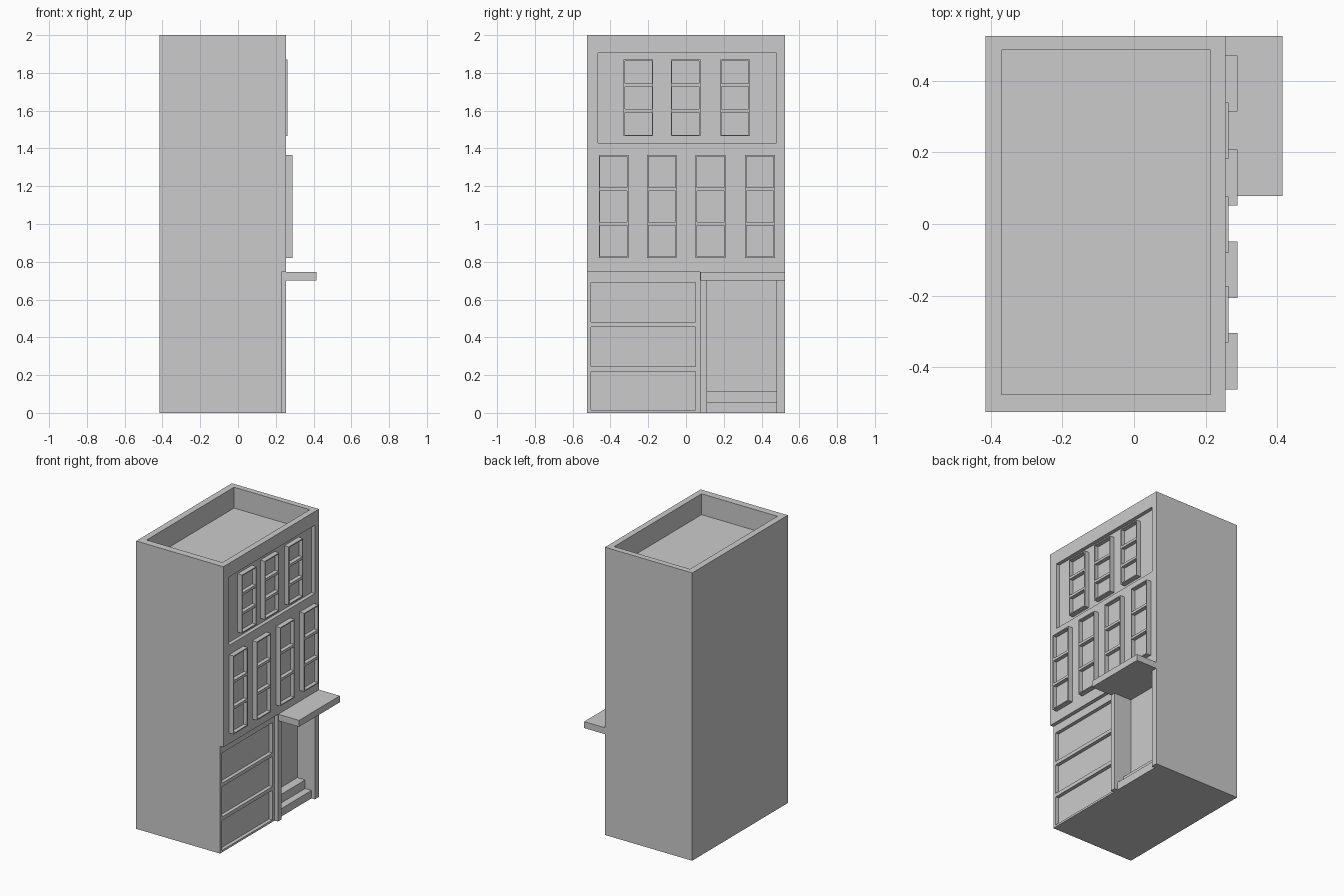
import bpy, bmesh
from mathutils import Matrix, Vector

if "Cube" in bpy.data.objects:
    bpy.data.objects.remove(bpy.data.objects["Cube"])


def box_mesh(name, boxes):
    """One object holding boxes given as ((x0, x1), (y0, y1), (z0, z1))."""
    bm = bmesh.new()
    for spans in boxes:
        centre = Vector([(a + b) / 2 for a, b in spans])
        size = [b - a for a, b in spans]
        bmesh.ops.create_cube(bm, size=1, matrix=Matrix.Translation(centre) @ Matrix.Diagonal((*size, 1)))
    mesh = bpy.data.meshes.new(name)
    bm.to_mesh(mesh)
    bm.free()
    obj = bpy.data.objects.new(name, mesh)
    bpy.context.collection.objects.link(obj)
    return obj


def carve(obj, boxes):
    """Cut separate boxes out of an object."""
    cutter = box_mesh("cutter", boxes)
    cutter.hide_render = True
    mod = obj.modifiers.new("carve", 'BOOLEAN')
    mod.operation = 'DIFFERENCE'
    mod.solver = 'EXACT'
    mod.object = cutter
    bpy.context.view_layer.objects.active = obj
    bpy.ops.object.modifier_apply(modifier=mod.name)
    bpy.data.objects.remove(cutter)


FRONT, RECESS = 0.255, 0.229

# building shell with roof well, set-back ground floor, upper panel and door alcove
shell = box_mesh("building", [((-0.415, FRONT), (-0.525, 0.525), (0, 2))])
carve(shell, [
    ((-0.37, 0.213), (-0.475, 0.485), (1.855, 2.1)),
    ((RECESS, 0.4), (-0.6, 0.075), (-0.1, 0.745)),
    ((0.12, 0.4), (0.112, 0.48), (-0.1, 0.70)),
])
carve(shell, [((RECESS, 0.4), (-0.465, 0.48), (1.43, 1.905))])

# three long sunken panels beside the door
carve(shell, [((RECESS - 0.025, 0.3), (-0.503, 0.05), z)
              for z in ((0.014, 0.22), (0.246, 0.455), (0.48, 0.69))])

# entrance steps and canopy
box_mesh("lower_step", [((0.12, RECESS), (0.112, 0.48), (0, 0.055))])
box_mesh("upper_step", [((0.12, 0.18), (0.112, 0.48), (0.055, 0.115))])
box_mesh("canopy", [((0.25, 0.415), (0.078, 0.525), (0.70, 0.745))])


def window_row(name, wall_x, z0, z1, centres):
    """Row of projecting windows with three sunken panes each."""
    w, depth, rim, bar = 0.157, 0.034, 0.007, 0.018
    pane = (z1 - z0 - 2 * rim - 2 * bar) / 3
    first = box_mesh(name + "_1", [((-0.005, depth), (-w / 2, w / 2), (z0, z1))])
    starts = [z0 + rim + i * (pane + bar) for i in range(3)]
    carve(first, [((depth - 0.027, 0.1), (rim - w / 2, w / 2 - rim), (s, s + pane)) for s in starts])
    for i, y in enumerate(centres):
        obj = first
        if i:
            obj = bpy.data.objects.new(f"{name}_{i + 1}", first.data)
            bpy.context.collection.objects.link(obj)
        obj.location = (wall_x, y, 0)


window_row("middle_window", FRONT, 0.82, 1.365, (-0.383, -0.128, 0.13, 0.392))
window_row("upper_window", RECESS, 1.465, 1.87, (-0.252, -0.002, 0.26))
